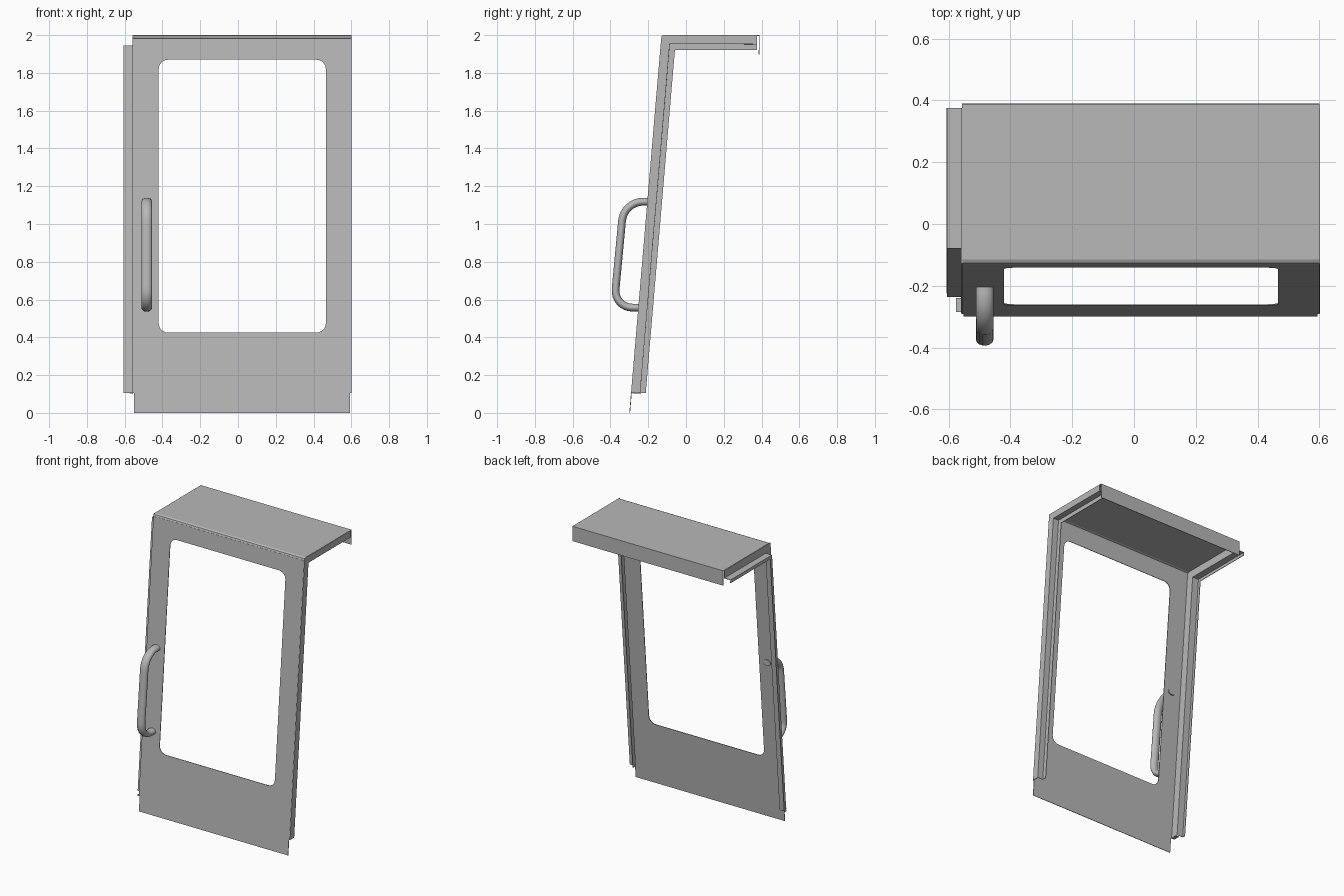
import bpy, bmesh, math
from mathutils import Vector

cube = bpy.data.objects.get("Cube")
if cube:
    bpy.data.objects.remove(cube, do_unlink=True)

grey = bpy.data.materials.new("sheet_metal_grey")
grey.use_nodes = True
COLOUR = (0.48, 0.48, 0.48, 1)
grey.diffuse_color = COLOUR
grey.node_tree.nodes["Principled BSDF"].inputs["Base Color"].default_value = COLOUR

SHEET = 0.004
LEFT, RIGHT = 0.6, -0.557   # side edges of the door skin
TOP, BACK = 1.998, 0.387
HEM = 0.105                 # height where the side flanges start


def front_y(z):
    """The front skin leans back as it rises."""
    return -0.298 + 0.085 * z


def make_object(name, bm, thickness=SHEET):
    bmesh.ops.recalc_face_normals(bm, faces=bm.faces)
    mesh = bpy.data.meshes.new(name)
    bm.to_mesh(mesh)
    bm.free()
    mesh.materials.append(grey)
    obj = bpy.data.objects.new(name, mesh)
    bpy.context.collection.objects.link(obj)
    if thickness:
        mod = obj.modifiers.new("sheet", 'SOLIDIFY')
        mod.thickness = thickness
        mod.offset = 0
    return obj


def grid_sheet(name, rows):
    """Skin a list of equally long rows of points."""
    bm = bmesh.new()
    verts = [[bm.verts.new(p) for p in row] for row in rows]
    for a, b in zip(verts, verts[1:]):
        for i in range(len(a) - 1):
            bm.faces.new((a[i], a[i + 1], b[i + 1], b[i]))
    return make_object(name, bm)


def flange(name, section):
    """Sweep an (x, depth) section up the side and back along the roof."""
    rows = [
        [(x, front_y(HEM) + d, HEM) for x, d in section],
        [(x, front_y(TOP - d) + d, TOP - d) for x, d in section],
        [(x, BACK - 0.012, TOP - d) for x, d in section],
    ]
    return grid_sheet(name, rows)


# Front panel with a rounded window opening
def rounded_rect(x0, x1, z0, z1, r, steps=6):
    corners = [(x1 - r, z1 - r), (x0 + r, z1 - r), (x0 + r, z0 + r), (x1 - r, z0 + r)]
    pts = []
    for q, (cx, cz) in enumerate(corners):
        for i in range(steps + 1):
            a = (q + i / steps) * math.pi / 2
            pts.append((cx + r * math.cos(a), cz + r * math.sin(a)))
    return pts


BEND = 0.015
outline = [(RIGHT + 0.006, 0), (LEFT - 0.006, 0), (LEFT - 0.006, HEM), (LEFT, HEM),
           (LEFT, TOP - BEND), (RIGHT, TOP - BEND), (RIGHT, HEM), (RIGHT + 0.006, HEM)]
bm = bmesh.new()
for loop in (outline, rounded_rect(-0.42, 0.465, 0.425, 1.87, 0.05)):
    vs = [bm.verts.new((x, front_y(z), z)) for x, z in loop]
    for i, v in enumerate(vs):
        bm.edges.new((v, vs[(i + 1) % len(vs)]))
bmesh.ops.triangle_fill(bm, edges=bm.edges[:], use_beauty=True)
make_object("front_panel", bm)

# Roof sheet with a small front bend and a turned-down rear lip
y0 = front_y(TOP - BEND)
path = [(y0, TOP - BEND), (y0 + 0.004, TOP - 0.005), (y0 + BEND, TOP), (BACK, TOP), (BACK, 1.897)]
grid_sheet("roof", [[(RIGHT, y, z), (LEFT, y, z)] for y, z in path])

# Stepped side flanges: one steps inward, the other outward
flange("left_flange", [(LEFT, 0), (LEFT, 0.045), (LEFT - 0.042, 0.045), (LEFT - 0.042, 0.076)])
flange("right_flange", [(RIGHT, 0), (RIGHT, 0.055), (RIGHT - 0.047, 0.055), (RIGHT - 0.047, 0.076)])

# Small tab at the foot of the outward flange
y = front_y(HEM)
grid_sheet("right_foot_tab", [[(RIGHT - 0.018, y + d, HEM - 0.004), (RIGHT, y + d, HEM - 0.004)]
                              for d in (0.005, 0.05)])

# Grab handle, an oval tube with rounded corners
corners = [Vector(p) for p in ((0, -0.195, 1.118), (0, -0.329, 1.118),
                               (0, -0.382, 0.557), (0, -0.25, 0.557))]
RADIUS = 0.1
knots = [(corners[0], corners[0], corners[0].lerp(corners[1], 0.1))]
for i in (1, 2):
    c = corners[i]
    a = c + (corners[i - 1] - c).normalized() * RADIUS
    b = c + (corners[i + 1] - c).normalized() * RADIUS
    knots.append((a, a.lerp(corners[i - 1], 0.1), a.lerp(c, 0.55)))
    knots.append((b, b.lerp(c, 0.55), b.lerp(corners[i + 1], 0.1)))
knots.append((corners[3], corners[3].lerp(corners[2], 0.1), corners[3]))

curve = bpy.data.curves.new("grab_handle", 'CURVE')
curve.dimensions = '3D'
curve.bevel_depth = 0.021
curve.bevel_resolution = 5
curve.resolution_u = 8
curve.use_fill_caps = True
spline = curve.splines.new('BEZIER')
spline.bezier_points.add(len(knots) - 1)
for bp, (co, h_in, h_out) in zip(spline.bezier_points, knots):
    bp.handle_left_type = bp.handle_right_type = 'FREE'
    bp.co, bp.handle_left, bp.handle_right = co, h_in, h_out
curve.materials.append(grey)
handle = bpy.data.objects.new("grab_handle", curve)
handle.location.x = -0.483
handle.scale.x = 1.36
bpy.context.collection.objects.link(handle)
for o in bpy.context.selected_objects:
    o.select_set(False)
handle.select_set(True)
bpy.context.view_layer.objects.active = handle
bpy.ops.object.convert(target='MESH')
bpy.ops.object.shade_smooth_by_angle(angle=math.radians(40))
